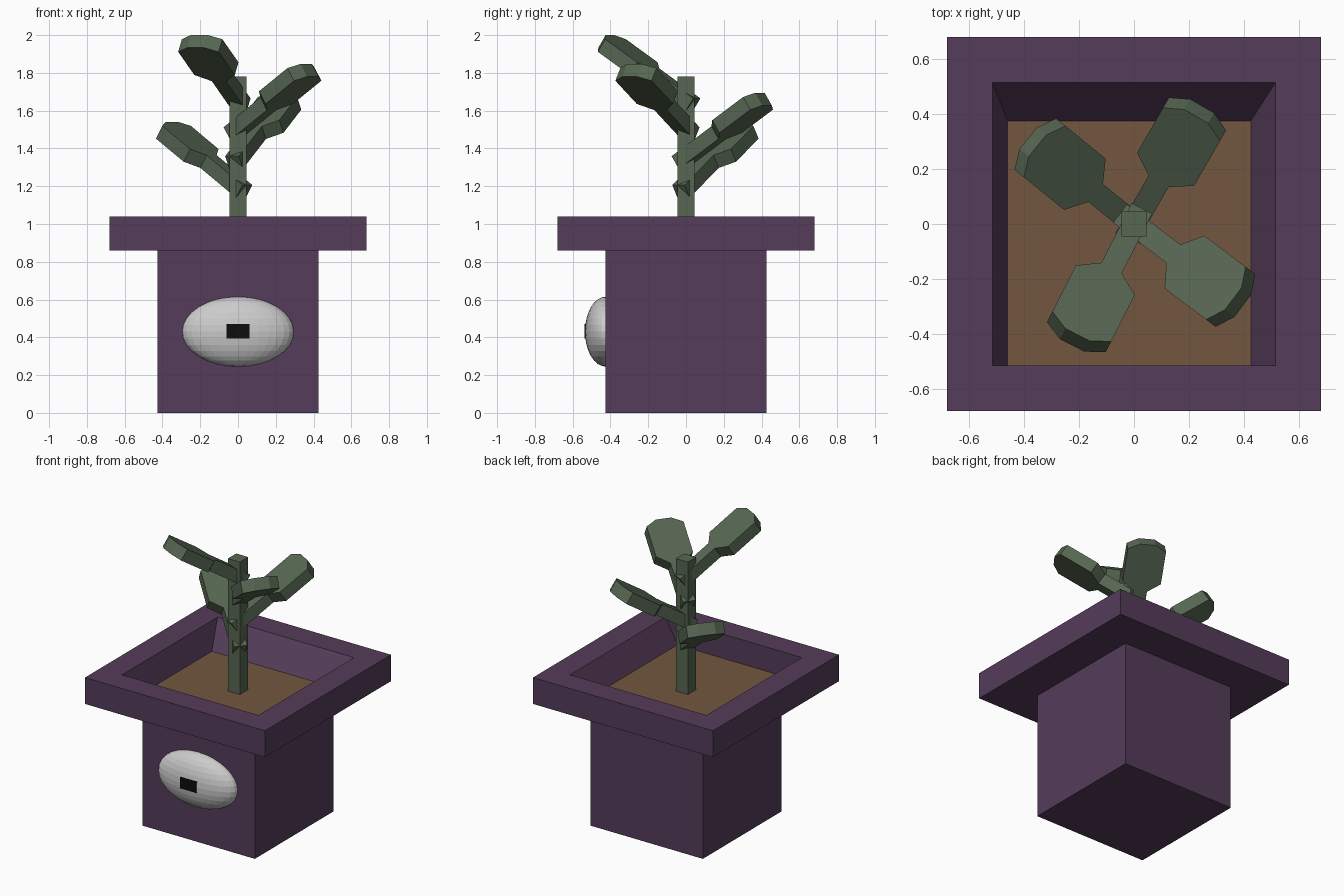
import bpy, bmesh, math
from mathutils import Matrix

if "Cube" in bpy.data.objects:
    bpy.data.objects.remove(bpy.data.objects["Cube"])


def material(name, rgb):
    m = bpy.data.materials.new(name)
    m.diffuse_color = (*rgb, 1)
    m.use_nodes = True
    m.node_tree.nodes["Principled BSDF"].inputs["Base Color"].default_value = m.diffuse_color
    return m


PURPLE = material("pot_purple", (0.09, 0.045, 0.10))
BROWN = material("soil_brown", (0.17, 0.095, 0.05))
GREEN = material("plant_green", (0.095, 0.135, 0.085))
BLACK = material("pupil_black", (0.004, 0.004, 0.004))


def finish(name, bm, mat=None):
    bmesh.ops.recalc_face_normals(bm, faces=bm.faces)
    me = bpy.data.meshes.new(name)
    bm.to_mesh(me)
    bm.free()
    ob = bpy.data.objects.new(name, me)
    bpy.context.collection.objects.link(ob)
    if mat:
        me.materials.append(mat)
    return ob


def box(name, x, y, z, mat):
    bm = bmesh.new()
    size = [b - a for a, b in (x, y, z)]
    mid = [(a + b) / 2 for a, b in (x, y, z)]
    bmesh.ops.create_cube(bm, size=1, matrix=Matrix.Translation(mid) @ Matrix.Diagonal((*size, 1)))
    return finish(name, bm, mat)


# Pot: one square profile lofted from the base, over the rim, down to the soil
SOIL_Z = 0.875
SOIL = (-0.46, 0.425, -0.515, 0.375)
square = lambda s: (-s, s, -s, s)
levels = [(square(0.425), 0), (square(0.425), 0.86), (square(0.68), 0.86),
          (square(0.68), 1.04), (square(0.515), 1.04), (SOIL, SOIL_Z)]


def ring(bm, rect, z):
    x0, x1, y0, y1 = rect
    return [bm.verts.new((x, y, z)) for x, y in ((x0, y0), (x1, y0), (x1, y1), (x0, y1))]


bm = bmesh.new()
rings = [ring(bm, r, z) for r, z in levels]
for a, b in zip(rings, rings[1:]):
    for i in range(4):
        j = (i + 1) % 4
        bm.faces.new((a[i], a[j], b[j], b[i]))
bm.faces.new(rings[0][::-1])
cap = bm.faces.new(rings[-1])
bmesh.ops.recalc_face_normals(bm, faces=bm.faces)
bmesh.ops.delete(bm, geom=[cap], context='FACES_ONLY')
finish("pot", bm, PURPLE)

# Soil filling the recess
bm = bmesh.new()
bm.faces.new(ring(bm, SOIL, SOIL_Z))
soil = finish("soil", bm, BROWN)
if soil.data.polygons[0].normal.z < 0:
    soil.data.flip_normals()

# Eye on the front face, with a flat rectangular pupil
bm = bmesh.new()
bmesh.ops.create_uvsphere(bm, u_segments=32, v_segments=16, radius=1,
                          matrix=Matrix.Translation((0, -0.425, 0.43)) @ Matrix.Diagonal((0.295, 0.11, 0.185, 1)))
finish("eye", bm)
box("pupil", (-0.06, 0.06), (-0.538, -0.50), (0.395, 0.47), BLACK)

# Square trunk
box("trunk", (-0.045, 0.045), (-0.045, 0.045), (SOIL_Z, 1.78), GREEN)

# Branches: one paddle outline, extruded, tilted up and spiralled around the trunk
HALF = [(-0.05, 0.042), (0.24, 0.042), (0.30, 0.12), (0.525, 0.12), (0.565, 0.05)]
OUTLINE = HALF + [(u, -v) for u, v in reversed(HALF)]
THICK = 0.08


def branch(name, heading, z):
    bm = bmesh.new()
    face = bm.faces.new([bm.verts.new((u, v, -THICK / 2)) for u, v in OUTLINE])
    up = bmesh.ops.extrude_face_region(bm, geom=[face])["geom"]
    bmesh.ops.translate(bm, vec=(0, 0, THICK), verts=[g for g in up if isinstance(g, bmesh.types.BMVert)])
    bm.transform(Matrix.Translation((0, 0, z)) @ Matrix.Rotation(math.radians(heading), 4, 'Z')
                 @ Matrix.Rotation(math.radians(-33), 4, 'Y'))
    finish(name, bm, GREEN)


for i, heading in enumerate((141, 60, -37, 243)):
    branch(f"branch_{i + 1}", heading, 1.20 + 0.153 * i)
